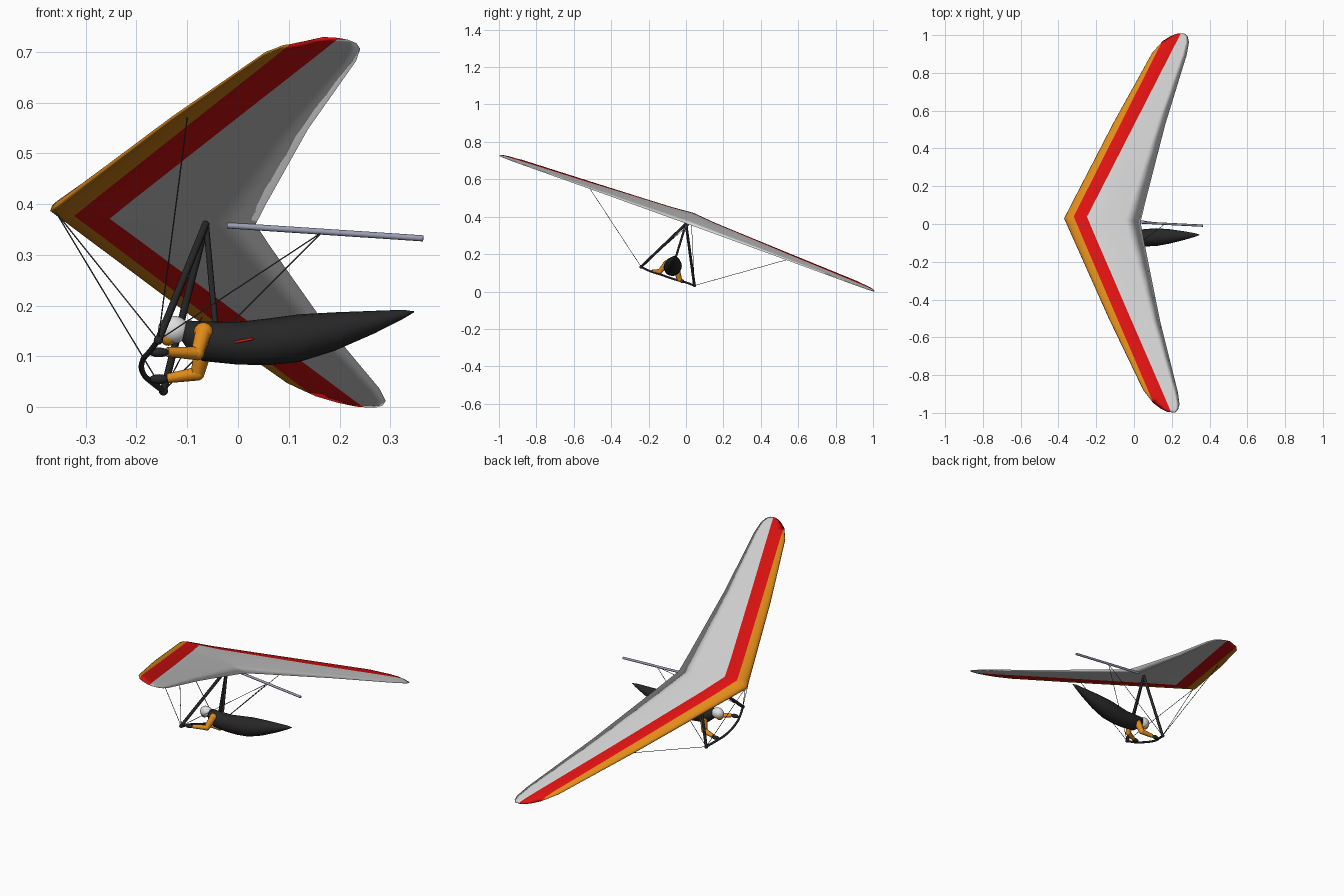
import bpy, bmesh, math
from mathutils import Matrix, Vector

if "Cube" in bpy.data.objects:
    bpy.data.objects.remove(bpy.data.objects["Cube"])


def mat(name, rgb):
    m = bpy.data.materials.new(name)
    m.diffuse_color = (*rgb, 1)
    m.use_nodes = True
    m.node_tree.nodes["Principled BSDF"].inputs["Base Color"].default_value = m.diffuse_color
    return m


SAIL = mat("sail white", (.68, .68, .68))
RED = mat("stripe red", (.75, .006, .006))
ORANGE = mat("orange", (.75, .26, .01))
BLACK = mat("black", (.02, .02, .021))
METAL = mat("keel metal", (.33, .34, .45))
WIRE = mat("wire grey", (.06, .065, .075))
HELMET = mat("helmet white", (.75, .75, .76))

# Banked glider frame: x aft along the keel, y along the span, origin at the nose
ax = Vector((.997, -.05, -.066)).normalized()
az = ax.cross(Vector((.025, .94, -.34))).normalized()
ay = az.cross(ax)
FRAME = Matrix.Translation((-.37, .03, .387)) @ Matrix((ax, ay, az)).transposed().to_4x4()


def W(x, y, z):
    return FRAME @ Vector((x, y, z))


def lerp(table, y):
    for (a, *va), (b, *vb) in zip(table, table[1:]):
        if y <= b:
            t = (y - a) / (b - a)
            return [p + (q - p) * t for p, q in zip(va, vb)]
    return table[-1][1:]


def finish(bm, name, mats):
    bmesh.ops.remove_doubles(bm, verts=bm.verts, dist=1e-5)
    bmesh.ops.recalc_face_normals(bm, faces=bm.faces)
    me = bpy.data.meshes.new(name)
    bm.to_mesh(me)
    bm.free()
    for m in mats:
        me.materials.append(m)
    me.polygons.foreach_set("use_smooth", [True] * len(me.polygons))
    ob = bpy.data.objects.new(name, me)
    bpy.context.collection.objects.link(ob)
    return ob


def tube(name, pts, r, m, radii=None, smooth=False):
    cu = bpy.data.curves.new(name, 'CURVE')
    cu.dimensions = '3D'
    cu.bevel_depth = r
    cu.bevel_resolution = 2
    cu.use_fill_caps = True
    if smooth:
        sp = cu.splines.new('BEZIER')
        sp.bezier_points.add(len(pts) - 1)
        for b, p in zip(sp.bezier_points, pts):
            b.co = p
            b.handle_left_type = b.handle_right_type = 'AUTO'
    else:
        sp = cu.splines.new('POLY')
        sp.points.add(len(pts) - 1)
        for i, p in enumerate(pts):
            sp.points[i].co = (*p, 1)
            sp.points[i].radius = radii[i] if radii else 1
    cu.materials.append(m)
    ob = bpy.data.objects.new(name, cu)
    bpy.context.collection.objects.link(ob)
    return ob


def ball(name, loc, size, m):
    bm = bmesh.new()
    bmesh.ops.create_uvsphere(bm, u_segments=20, v_segments=12, radius=1)
    bm.transform(Matrix.Translation(loc) @ Matrix.Diagonal((*size, 1)))
    return finish(bm, name, [m])


# Sail: span position, leading edge, trailing edge, camber height
PLAN = [(0, 0, .406, .042), (.12, .054, .43, .034), (.553, .25, .523, .022),
        (.95, .443, .627, .014), (1.02, .498, .637, .011),
        (1.05, .54, .63, .008), (1.066, .575, .615, .003)]
SPANS = [0, .03, .07, .12, .25, .4, .553, .75, .88, .95, .99, 1.02, 1.05, 1.066]


def section(y):
    s = abs(y)
    le, te, h = lerp(PLAN, s)
    outer = min(max(.048 + .44 * s, le), te)
    inner = min(max(.118 + .445 * s, le), te)
    xs = [le + (outer - le) * t for t in (0, .06, .25, .6)]
    xs += [outer, (outer + inner) / 2] + [inner + (te - inner) * t for t in (0, .35, .72, 1)]
    top, bottom = [], []
    for x in xs:
        f = math.sin(math.pi * math.sqrt(min(1, max(0, (x - le) / (te - le)))))
        top.append(W(x, y, .015 * s + h * f))
        bottom.append(W(x, y, .015 * s - .2 * h * f))
    return top + bottom[-2:0:-1]


bm = bmesh.new()
rows = [[bm.verts.new(p) for p in section(y)] for y in [-s for s in SPANS[:0:-1]] + SPANS]
n = len(rows[0])
for a, b in zip(rows, rows[1:]):
    for i in range(n):
        f = bm.faces.new((a[i], a[(i + 1) % n], b[(i + 1) % n], b[i]))
        col = i if i < n // 2 else n - 1 - i
        f.material_index = 2 if col < 4 else 1 if col < 6 else 0
for r in (rows[0], rows[-1]):
    bm.faces.new(r).material_index = 1
finish(bm, "sail", [SAIL, RED, ORANGE])

# Keel tube behind the sail
tube("keel", [W(.35, 0, -.006), W(.738, 0, -.006)], .006, METAL)

# Control frame
apex = Vector((-.063, 0, .362))
cornerA = Vector((-.157, -.24, .132))
cornerB = Vector((-.147, .045, .032))
for c, side in ((cornerA, "left"), (cornerB, "right")):
    tube("down_tube_" + side, [apex, c], .0075, BLACK)
    ball("corner_fitting_" + side, c, (.009,) * 3, BLACK)
    # Rigging wires
    tube("nose_wire_" + side, [W(.012, 0, -.003), c], .0013, WIRE)
    tube("rear_wire_" + side, [W(.537, 0, -.008), c], .0013, WIRE)
    sy = -1 if side == "left" else 1
    tube("side_wire_" + side, [W(.285, .58 * sy, .006), c], .0013, WIRE)
tube("base_bar", [cornerA, (-.172, -.2, .112), (-.188, -.14, .092), (-.186, -.06, .065),
                  (-.168, 0, .048), cornerB], .0055, BLACK, smooth=True)
tube("hang_strap", [apex, (-.045, -.06, .165)], .006, BLACK)

# Harness: rings of x, centre height, radius, lofted to a pointed tail
POD = [(-.112, .145, .012), (-.1, .143, .028), (-.07, .13, .039), (0, .126, .042), (.06, .129, .046),
       (.12, .136, .047), (.19, .149, .038), (.27, .168, .022), (.325, .183, .009), (.347, .188, .001)]
bm = bmesh.new()
rings = []
for x, z, r in POD:
    yc = -.076 + .055 * max(0, x) 
    rings.append([bm.verts.new((x, yc + r * math.cos(k * math.pi / 10), z + r * math.sin(k * math.pi / 10)))
                  for k in range(20)])
for a, b in zip(rings, rings[1:]):
    for k in range(20):
        bm.faces.new((a[k], a[(k + 1) % 20], b[(k + 1) % 20], b[k]))
bm.faces.new(rings[0])
bm.faces.new(rings[-1])
finish(bm, "harness", [BLACK])
tube("harness_stripe", [(-.005, -.1175, .128), (.03, -.1185, .135)], .0025, RED)

# Pilot head and arms
ball("helmet", (-.127, -.078, .153), (.031, .025, .027), HELMET)
ball("face", (-.137, -.078, .142), (.018, .018, .021), ORANGE)
ARMS = {"left": [(-.068, -.105, .148), (-.08, -.14, .106), (-.14, -.172, .109), (-.172, -.182, .107)],
        "right": [(-.068, -.05, .115), (-.08, -.035, .066), (-.138, -.024, .057), (-.172, -.018, .054)]}
for side, (sh, el, wr, hand) in ARMS.items():
    ball("shoulder_" + side, sh, (.019, .017, .019), ORANGE)
    tube("upper_arm_" + side, [sh, el], .016, ORANGE, [1.1, .85])
    ball("elbow_" + side, el, (.0136,) * 3, ORANGE)
    tube("forearm_" + side, [el, wr], .0135, ORANGE, [1, .7])
    ball("glove_" + side, Vector(wr).lerp(Vector(hand), .5), (.02, .011, .0095), BLACK)
